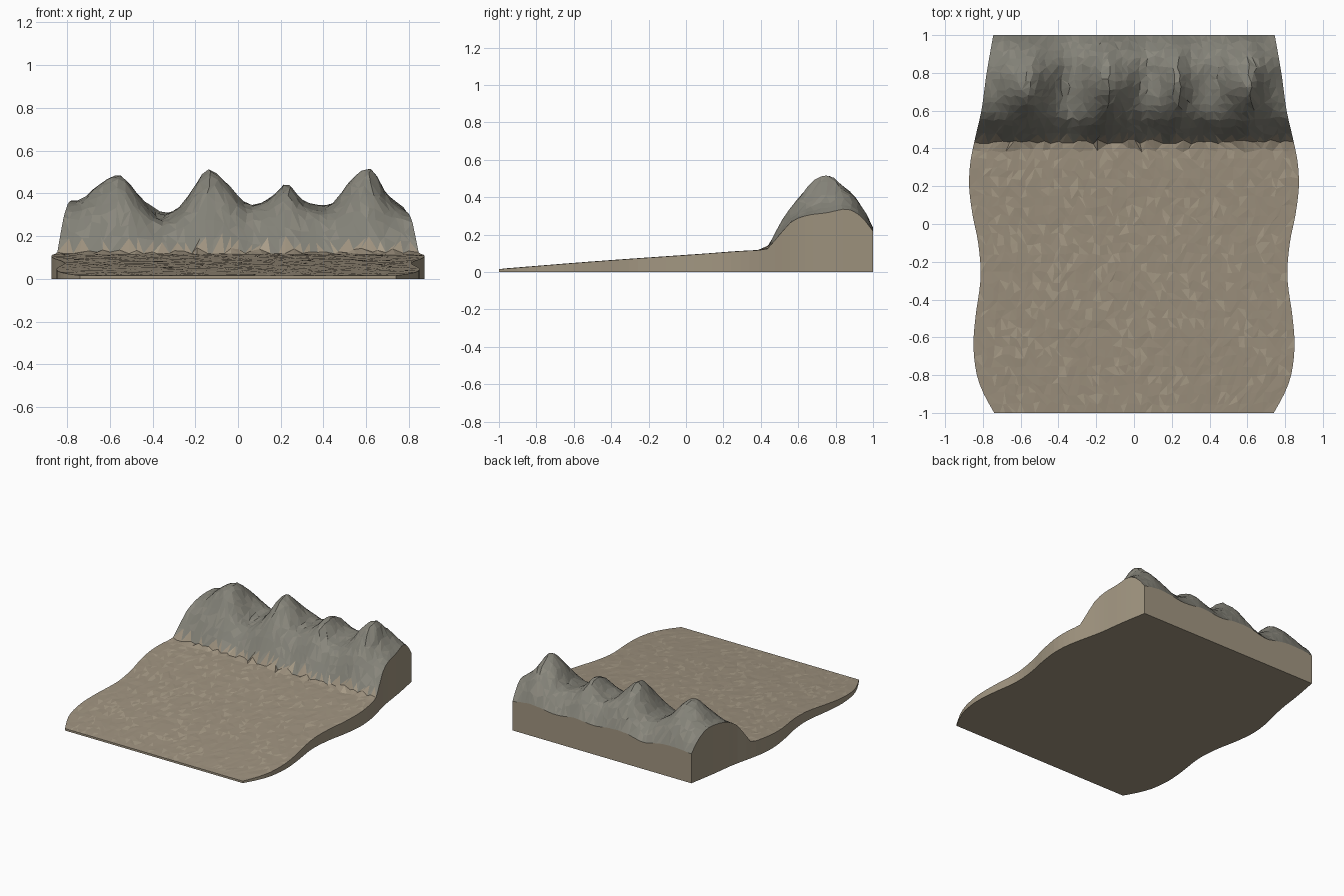
import bpy, bmesh, random
from mathutils import Vector, noise

if "Cube" in bpy.data.objects:
    bpy.data.objects.remove(bpy.data.objects["Cube"])

random.seed(7)


def curve(points):
    """Smooth interpolation (Catmull-Rom style tangents) through points."""
    def f(v):
        v = min(max(v, points[0][0]), points[-1][0])
        i = 0
        while i < len(points) - 2 and v > points[i + 1][0]:
            i += 1

        def slope(k):
            a, b = points[max(k - 1, 0)], points[min(k + 1, len(points) - 1)]
            return (b[1] - a[1]) / (b[0] - a[0])
        (x0, y0), (x1, y1) = points[i], points[i + 1]
        h = x1 - x0
        t = (v - x0) / h
        return ((2*t**3 - 3*t*t + 1) * y0 + (t**3 - 2*t*t + t) * h * slope(i)
                + (3*t*t - 2*t**3) * y1 + (t**3 - t*t) * h * slope(i + 1))
    return f


# Wavy side outline, sloping plain, skyline and mountain cross-sections
half_width = curve([(-1, .74), (-.9, .795), (-.8, .832), (-.65, .85), (-.5, .84), (-.28, .812),
                    (-.1, .825), (.05, .855), (.2, .873), (.33, .866), (.45, .842),
                    (.6, .808), (.8, .78), (1, .745)])
plain = curve([(-1, .015), (-.5, .055), (0, .09), (.43, .118), (1, .12)])
skyline = curve([(-.79, .37), (-.73, .38), (-.66, .44), (-.55, .485), (-.45, .38), (-.36, .312),
                 (-.28, .335), (-.22, .41), (-.14, .505), (-.05, .45), (.02, .375), (.07, .355),
                 (.15, .39), (.23, .45), (.3, .38), (.38, .345), (.45, .365), (.53, .46),
                 (.62, .513), (.7, .40), (.79, .325)])
low_section = curve([(.43, 0), (.5, .38), (.55, .67), (.6, .82), (.65, .89), (.75, .96),
                     (.85, 1), (.9, .9), (.95, .71), (1, .43)])
high_section = curve([(.43, 0), (.5, .33), (.57, .59), (.65, .86), (.71, .99), (.78, .99),
                      (.85, .85), (.9, .74), (.95, .56), (1, .3)])


def height(x, y):
    z = plain(y)
    if y <= .43:
        gully = max(0, 1 - abs(x + .05) / .05) * max(0, 1 - abs(y) / .43)
        return z - .004 * gully
    top = skyline(x)
    k = min(max((top - .33) / .17, 0), 1)
    z += (top - z) * ((1 - k) * low_section(y) + k * high_section(y))
    fade = min(1, (y - .43) / .1, (1 - y) / .1) * max(0, 1 - abs(x) / .8) ** .3
    return z + .02 * fade * (noise.noise(Vector((x * 9, y * 7, 3))) - .1)


def material(name, r, g, b):
    m = bpy.data.materials.new(name)
    m.diffuse_color = (r, g, b, 1)
    m.use_nodes = True
    m.node_tree.nodes["Principled BSDF"].inputs["Base Color"].default_value = m.diffuse_color
    return m


mats = [material("earth", .34, .285, .21), material("light_earth", .40, .34, .25),
        material("rock", .225, .22, .185), material("light_rock", .255, .245, .205),
        material("wall_earth", .36, .305, .22)]

# Terrain surface: jittered triangle grid
cols = 46
rows = [-1 + 1.39 * i / 28 for i in range(29)] + [.435] + [.435 + .565 * i / 14 for i in range(1, 15)]
foot = 29
bm = bmesh.new()
grid = []
for j, y0 in enumerate(rows):
    line = []
    for i in range(cols + 1):
        s, y = -1 + 2 * i / cols, y0
        inner = 0 < i < cols
        if inner:
            s += random.uniform(-.3, .3) * 2 / cols
            if 0 < j < len(rows) - 1:
                y += random.uniform(-.012, .012)
        x = s * half_width(y)
        z = height(x, y)
        if inner and 0 < j < foot:
            z += random.uniform(-.0015, .0015)
        line.append(bm.verts.new((x, y, z)))
    grid.append(line)

for j in range(len(rows) - 1):
    for i in range(cols):
        a, b, c, d = grid[j][i], grid[j][i + 1], grid[j + 1][i + 1], grid[j + 1][i]
        if random.random() < .5:
            tris = ((a, b, c), (a, c, d))
        else:
            tris = ((a, b, d), (b, c, d))
        for n, t in enumerate(tris):
            f = bm.faces.new(t)
            if j < foot or (j == foot and n == 0 and random.random() < .75):
                f.material_index = 1 if random.random() < .12 else 0
            else:
                f.material_index = 3 if random.random() < .3 else 2

# Vertical walls and flat base
loop = (grid[0][:] + [r[-1] for r in grid[1:]] + grid[-1][-2::-1]
        + [r[0] for r in grid[-2:0:-1]])
base = [bm.verts.new((v.co.x, v.co.y, 0)) for v in loop]
for k in range(len(loop)):
    n = (k + 1) % len(loop)
    bm.faces.new((loop[k], base[k], base[n], loop[n])).material_index = 4
bm.faces.new(base[::-1]).material_index = 4
bmesh.ops.recalc_face_normals(bm, faces=bm.faces)

mesh = bpy.data.meshes.new("mountain_terrain")
bm.to_mesh(mesh)
bm.free()
for m in mats:
    mesh.materials.append(m)
terrain = bpy.data.objects.new("mountain_terrain", mesh)
bpy.context.collection.objects.link(terrain)
